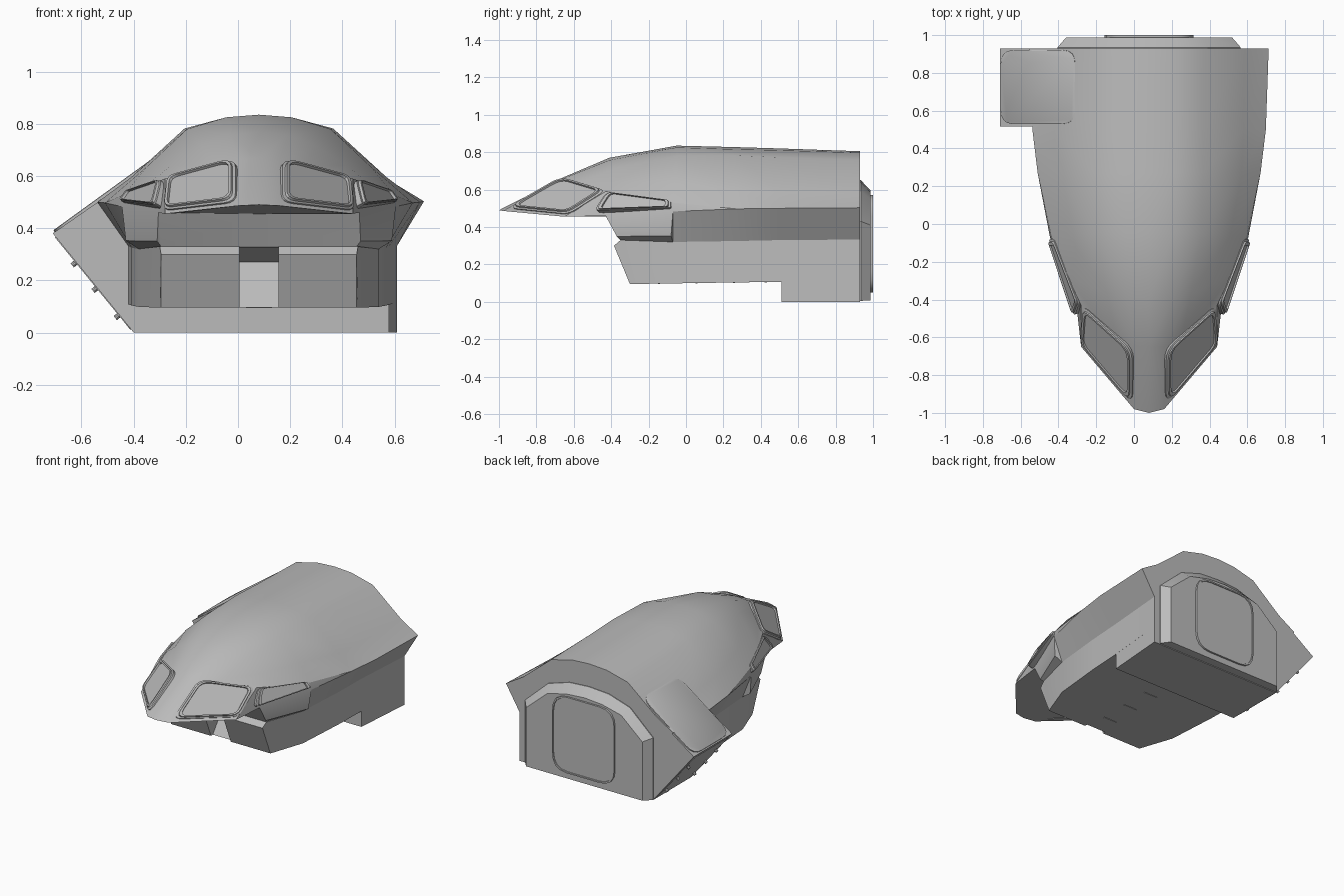
import bpy, bmesh, math
from mathutils import Vector as V

if "Cube" in bpy.data.objects:
    bpy.data.objects.remove(bpy.data.objects["Cube"])

CX = 0.08                      # symmetry plane of the hull
CORE = V((CX, 0.2, 0.35))      # inner point used to orient panels

mat = bpy.data.materials.new("hull_grey")
mat.diffuse_color = (0.5, 0.5, 0.5, 1)
mat.use_nodes = True
mat.node_tree.nodes["Principled BSDF"].inputs["Base Color"].default_value = mat.diffuse_color


def finish(bm, name, angle=30):
    bmesh.ops.remove_doubles(bm, verts=bm.verts, dist=0.0005)
    bmesh.ops.recalc_face_normals(bm, faces=bm.faces)
    me = bpy.data.meshes.new(name)
    bm.to_mesh(me)
    bm.free()
    ob = bpy.data.objects.new(name, me)
    bpy.context.collection.objects.link(ob)
    me.materials.append(mat)
    bpy.ops.object.select_all(action='DESELECT')
    ob.select_set(True)
    bpy.context.view_layer.objects.active = ob
    bpy.ops.object.shade_smooth_by_angle(angle=math.radians(angle))
    return ob


def face(bm, pts, mirror=True):
    """Face from (offset from symmetry plane, y, z) points, mirrored."""
    for s in ((1, -1) if mirror else (1,)):
        bm.faces.new([bm.verts.new((CX + s * d, y, z)) for d, y, z in pts])


def strip(bm, a, b):
    for i in range(len(a) - 1):
        face(bm, [a[i], a[i + 1], b[i + 1], b[i]])


def loft(bm, loops):
    """Closed skin through equal loops, capped at both ends."""
    rows = [[bm.verts.new(p) for p in lp] for lp in loops]
    n = len(rows[0])
    for a, b in zip(rows, rows[1:]):
        for i in range(n):
            j = (i + 1) % n
            bm.faces.new([a[i], a[j], b[j], b[i]])
    bm.faces.new(rows[0])
    bm.faces.new(rows[-1])


def panel(name, corners, layers, r=0.2, seg=4):
    """Rounded raised panel; layers are (outline scale, height)."""
    c = [V(p) for p in corners]
    mid = sum(c, V()) / len(c)
    nrm = (c[2] - c[0]).cross(c[3] - c[1]).normalized()
    if nrm.dot(mid - CORE) < 0:
        nrm = -nrm
    ring = []
    for i, p in enumerate(c):
        prev, nxt = c[i - 1], c[(i + 1) % len(c)]
        k = r * min((prev - p).length, (nxt - p).length)
        a = p + (prev - p).normalized() * k
        b = p + (nxt - p).normalized() * k
        for t in (j / seg for j in range(seg + 1)):
            ring.append(a * (1 - t) ** 2 + p * 2 * t * (1 - t) + b * t * t)
    bm = bmesh.new()
    loft(bm, [[mid + (q - mid) * s + nrm * h for q in ring] for s, h in layers])
    return finish(bm, name)


# ---- upper hull: dome rows from windscreen line to the rear
dome = [
    [(0, -.65, .668), (.08, -.65, .662), (.18, -.57, .64), (.27, -.50, .615), (.36, -.43, .59)],
    [(0, -.41, .77), (.11, -.41, .757), (.22, -.37, .715), (.335, -.32, .64), (.435, -.27, .563)],
    [(0, -.05, .835), (.125, -.05, .825), (.275, -.05, .78), (.43, -.06, .635), (.515, -.07, .53)],
    [(0, .27, .827), (.13, .27, .815), (.285, .27, .782), (.49, .27, .595), (.59, .27, .497)],
    [(0, .50, .82), (.13, .50, .81), (.285, .50, .772), (.50, .50, .583), (.618, .50, .50)],
    [(0, .93, .805), (.13, .93, .797), (.29, .93, .757), (.505, .93, .58), (.633, .93, .503)],
]
bm = bmesh.new()
for a, b in zip(dome, dome[1:]):
    strip(bm, a, b)

# windscreen faces, nose strip and side window faces
nose, nose_side = (0, -1, .49), (.08, -.98, .486)
low_corner, cheek_top = (.36, -.65, .455), (.385, -.43, .46)
edge = (.525, -.07, .483)
face(bm, [dome[0][0], dome[0][1], nose_side, nose])
face(bm, dome[0][1:] + [low_corner, nose_side])
face(bm, [dome[0][4], cheek_top, low_corner])
face(bm, [dome[0][4], dome[1][4], dome[2][4], edge, cheek_top])
face(bm, [dome[2][4], dome[3][4], edge])

# nose underside, sloped wall and cheeks
chin = (0, -.41, .455)
wall_out, cheek_in = (.375, -.35, .33), (.46, -.07, .32)
cheek_a, cheek_b = (.39, -.37, .35), (.51, -.08, .352)
face(bm, [nose, nose_side, low_corner, cheek_top, chin])
face(bm, [chin, cheek_top, wall_out, (0, -.35, .33)])
face(bm, [cheek_top, cheek_a, wall_out])
face(bm, [cheek_top, edge, cheek_b, cheek_a])
face(bm, [cheek_a, cheek_b, cheek_in, wall_out])
face(bm, [edge, cheek_b, cheek_in])

# overhang band and rear face
band_top = [edge] + [r[4] for r in dome[3:]]
band_low = [cheek_in, (.488, .27, .325), (.498, .50, .33), (.53, .93, .333)]
strip(bm, band_top, band_low)
face(bm, dome[-1] + [band_low[-1], (0, .93, .333)])
finish(bm, "upper_hull")

# ---- lower hull: two flanks with a centre wedge that leaves the front notch
flank = [(-.385, -.30, .375, .30), (-.35, -.29, .38, .33), (-.07, -.07, .46, .32),
         (.27, .27, .488, .325), (.50, .50, .498, .33), (.93, .93, .53, .333)]
for s, side in ((1, "right"), (-1, "left")):
    bm = bmesh.new()
    loft(bm, [[(CX + s * .075, yt, z), (CX + s * d, yt, z),
               (CX + s * d, yb, .095 + .015 * (yb + .3)), (CX + s * .075, yb, .095 + .015 * (yb + .3))]
              for yt, yb, d, z in flank])
    finish(bm, side + "_lower_flank")


def prism_x(name, prof, x0, x1):
    bm = bmesh.new()
    loft(bm, [[(x, y, z) for y, z in prof] for x in (x0, x1)])
    return finish(bm, name)


def prism_y(name, prof, y0, y1):
    bm = bmesh.new()
    loft(bm, [[(x, y, z) for x, z in prof] for y in (y0, y1)])
    return finish(bm, name)


prism_x("notch_wedge", [(-.28, .0953), (-.15, .27), (-.345, .328),
                        (.93, .328), (.93, .1134)], CX - .075, CX + .075)

# rear belly step
bm = bmesh.new()
loft(bm, [[(-.40, y, 0), (-.40, y, .13), (x, y, .13), (x, y, 0)] for y, x in ((.51, .578), (.93, .61))])
finish(bm, "rear_belly")

# ---- side airlock box on the left
prism_y("side_airlock", [(-.40, 0), (-.71, .38), (-.545, .495), (-.42, .575), (-.33, .4), (-.33, 0)],
        .515, .93)
panel("side_hatch", [(-.705, .53, .388), (-.705, .92, .388), (-.31, .92, .674), (-.31, .53, .674)],
      [(1, -.03), (1, .003), (.985, .005)], r=.2)
panel("lower_side_plate", [(-.70, .535, .367), (-.70, .91, .367), (-.41, .91, .012), (-.41, .535, .012)],
      [(1, -.01), (1, .003)], r=.1)

# small pegs on the slanted lower plate
out = V((-.38, 0, -.31)).normalized()
for x, z in ((-.62, .27), (-.54, .172), (-.455, .068)):
    for y in (.57, .87):
        bpy.ops.mesh.primitive_cylinder_add(vertices=10, radius=.01, depth=.03,
                                            location=V((x, y, z)) + out * .005,
                                            rotation=out.to_track_quat('Z', 'Y').to_euler())
        peg = bpy.context.object
        peg.name = "side_peg"
        peg.data.materials.append(mat)

# ---- rear bulkhead and door
half_a = [(.485, .005), (.485, .43), (.31, .59), (.15, .64)]
half_b = [(.44, .008), (.44, .41), (.28, .55), (.135, .585)]
bm = bmesh.new()
loft(bm, [[(CX + d, y, z) for d, z in h] + [(CX, y, top)] + [(CX - d, y, z) for d, z in reversed(h)]
          for y, h, top in ((.92, half_a, .65), (.935, half_a, .65), (.987, half_b, .595))])
finish(bm, "rear_bulkhead", 20)
panel("rear_door", [(-.155, .987, .05), (.315, .987, .05), (.315, .987, .57), (-.155, .987, .57)],
      [(1, -.01), (1, .013), (.965, .013), (.96, .008)], r=.24)

# ---- framed windows on both sides
frame = [(1.1, -.02), (1.1, .004), (1.03, .008), (1.02, .017), (.94, .017), (.93, .007)]
side_frame = [(1.06, -.025), (1.06, .008), (1.0, .010), (.99, .02), (.90, .02), (.89, .010)]
for s, side in ((1, "right"), (-1, "left")):
    def m(pts):
        return [(CX + s * d, y, z) for d, y, z in pts]
    panel(side + "_windscreen", m([(.10, -.665, .655), (.34, -.45, .59), (.352, -.63, .475),
                                   (.10, -.925, .505)]), frame, r=.2)
    panel(side + "_side_window", m([(.37, -.415, .58), (.495, -.09, .537), (.52, -.09, .502),
                                    (.392, -.475, .488)]), side_frame, r=.25)

# thin slots under the belly
for y in (-.15, .05, .25, .42):
    z = .0945 + .015 * (y + .3)
    prism_x("belly_slot", [(y, z - .002), (y + .012, z - .002), (y + .012, z + .003), (y, z + .003)],
            CX - .05, CX + .05)
